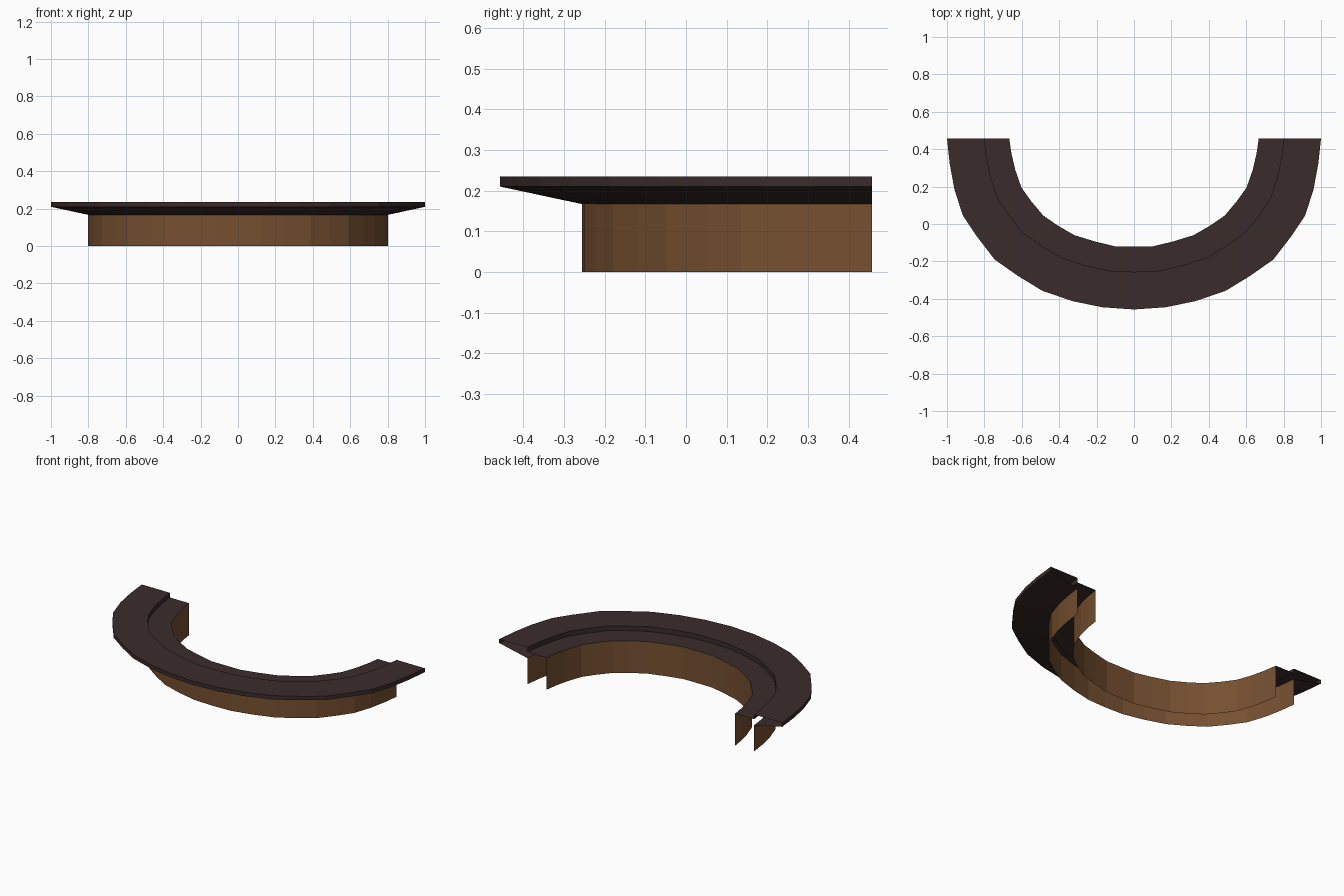
import bpy

if "Cube" in bpy.data.objects:
    bpy.data.objects.remove(bpy.data.objects["Cube"])

# Half plan of the curved counter: inner and outer edge, front centre to back end
INNER = [(0, -.12), (.10, -.12), (.21, -.093), (.318, -.06), (.405, -.01), (.485, .045),
         (.55, .122), (.602, .195), (.635, .29), (.655, .375), (.667, .457)]
OUTER = [(0, -.457), (.17, -.445), (.33, -.412), (.49, -.357), (.62, -.278), (.745, -.19),
         (.845, -.06), (.915, .045), (.96, .185), (.985, .32), (1, .457)]
MID = 0.403  # where the outer wall stands between the two edges


def mirror_path(half):
    return [(-x, y) for x, y in half[:0:-1]] + half


inner, outer = mirror_path(INNER), mirror_path(OUTER)


def material(name, color):
    m = bpy.data.materials.new(name)
    m.diffuse_color = (*color, 1)
    m.use_nodes = True
    m.node_tree.nodes["Principled BSDF"].inputs["Base Color"].default_value = m.diffuse_color
    return m


def sweep(name, profile, mat):
    """Sweep a (across, height) profile along the counter plan."""
    n = len(profile)
    verts = [(ix + (ox - ix) * t, iy + (oy - iy) * t, z)
             for (ix, iy), (ox, oy) in zip(inner, outer) for t, z in profile]
    faces = [(i * n + j, (i + 1) * n + j, (i + 1) * n + j + 1, i * n + j + 1)
             for i in range(len(inner) - 1) for j in range(n - 1)]
    me = bpy.data.meshes.new(name)
    me.from_pydata(verts, [], faces)
    me.materials.append(mat)
    ob = bpy.data.objects.new(name, me)
    bpy.context.collection.objects.link(ob)
    return ob


wood = material("wood", (.18, .08, .03))
dark = material("dark_wood", (.043, .024, .024))

# Thin panels of the counter body
sweep("inner_wall", [(0, 0), (0, .205)], wood)
sweep("outer_wall", [(MID, .167), (MID, 0)], wood)

# Low ledge, step up, bar top, rim and sloping underside
sweep("counter_top", [(0, .205), (MID, .205), (MID, .235), (1, .235), (1, .21), (MID, .167)], dark)
